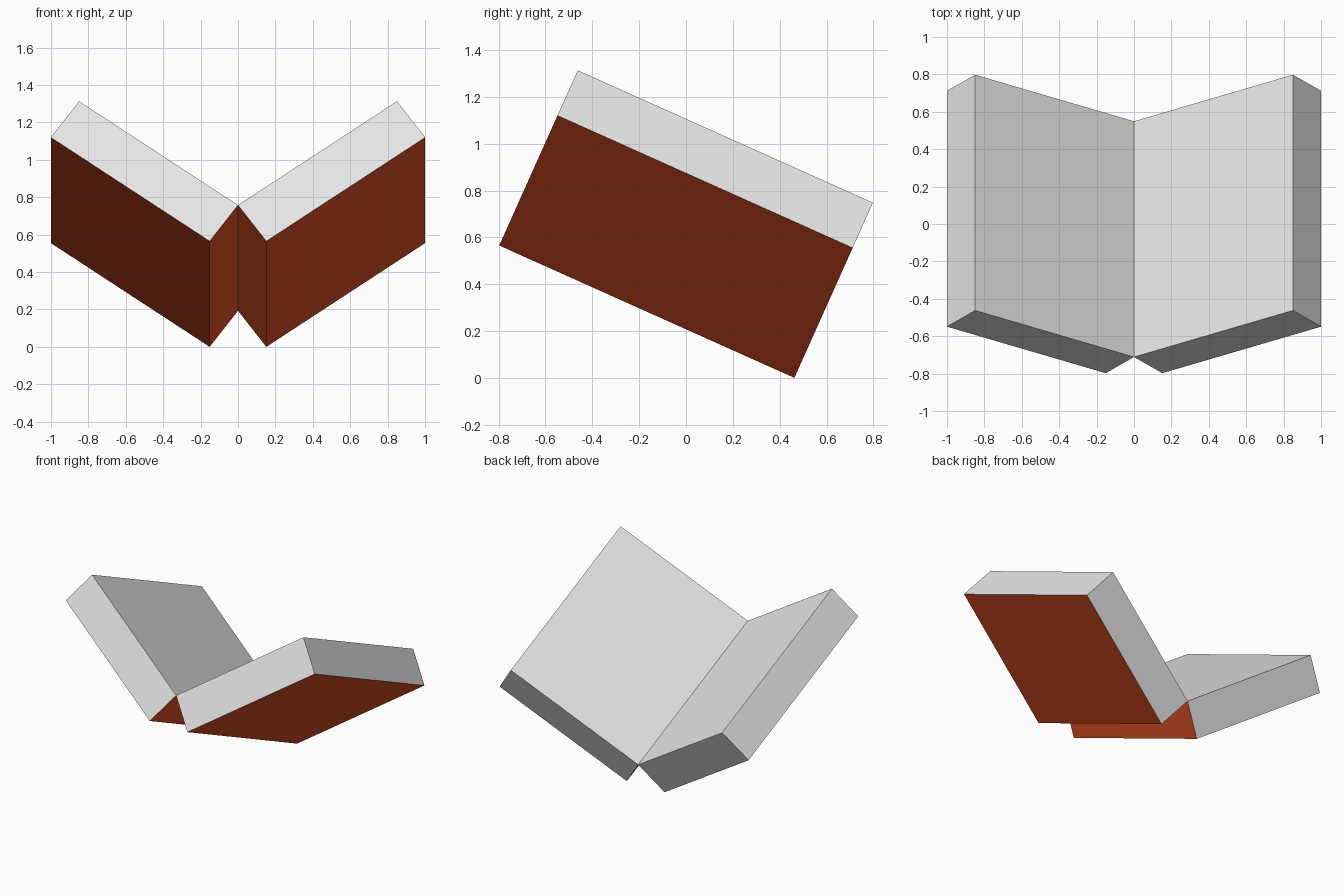
import bpy, bmesh, math
from mathutils import Matrix

if "Cube" in bpy.data.objects:
    bpy.data.objects.remove(bpy.data.objects["Cube"])

WIDTH, LENGTH, THICK = 1.045, 1.381, 0.26
OPENING = math.radians(35.6)   # rise of each half from the spine
TILT = math.radians(24.15)     # lean of the whole book


def material(name, rgb):
    m = bpy.data.materials.new(name)
    m.diffuse_color = (*rgb, 1)
    m.use_nodes = True
    m.node_tree.nodes["Principled BSDF"].inputs["Base Color"].default_value = m.diffuse_color
    return m


pages = material("page_grey", (0.8, 0.8, 0.8))
cover = material("cover_red_orange", (0.75, 0.08, 0.017))

# one half of the open book: a slab starting at the spine line
bm = bmesh.new()
bmesh.ops.create_cube(bm, size=1)
bm.transform(Matrix.Translation((WIDTH / 2, LENGTH / 2, -THICK / 2))
             @ Matrix.Diagonal((WIDTH, LENGTH, THICK, 1)))
bm.normal_update()

# cover colour on the underside and the spine side, pages elsewhere
for f in bm.faces:
    f.material_index = 1 if f.normal.z < -0.5 or f.normal.x < -0.5 else 0

# open the half, tilt the book and set it on the ground
bm.transform(Matrix.Translation((0, -0.711, 0.758))
             @ Matrix.Rotation(-TILT, 4, 'X')
             @ Matrix.Rotation(-OPENING, 4, 'Y'))

mesh = bpy.data.meshes.new("open_book")
bm.to_mesh(mesh)
bm.free()
mesh.materials.append(pages)
mesh.materials.append(cover)
book = bpy.data.objects.new("open_book", mesh)
bpy.context.collection.objects.link(book)

# matching second half
mirror = book.modifiers.new("other_half", 'MIRROR')
mirror.use_mirror_merge = False
